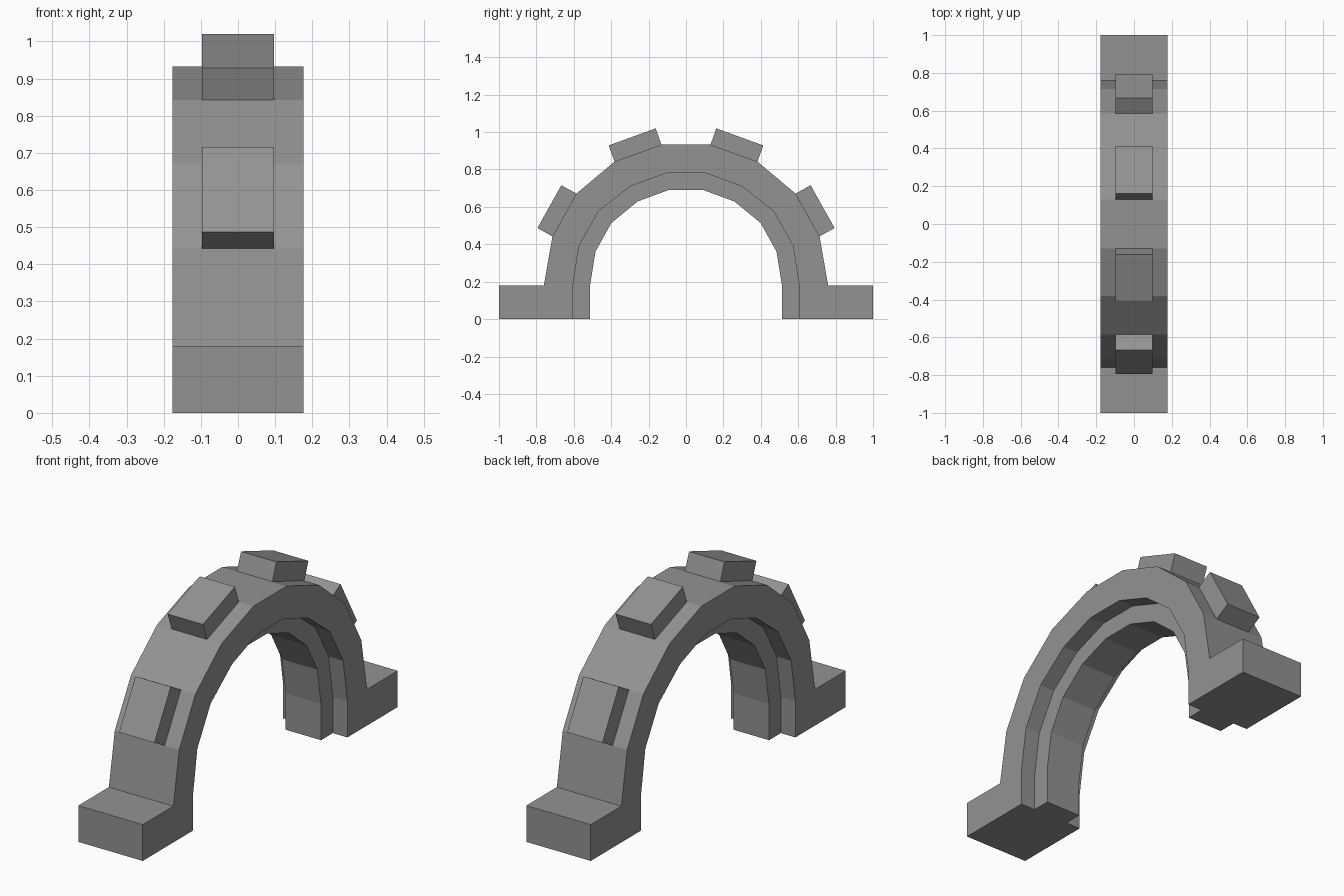
import bpy
import bmesh
from mathutils import Vector

old = bpy.data.objects.get("Cube")
if old:
    bpy.data.objects.remove(old, do_unlink=True)

# One flat stone colour
stone = bpy.data.materials.new("grey stone")
colour = (0.29, 0.29, 0.29, 1)
stone.diffuse_color = colour
stone.use_nodes = True
stone.node_tree.nodes["Principled BSDF"].inputs["Base Color"].default_value = colour


def mirrored(half):
    """Complete a half profile, listed from the foot to the crown."""
    return half + [(-y, z) for y, z in reversed(half)]


def extrude(name, profile, half_width):
    """Extrude a closed (y, z) profile evenly to both sides in x."""
    bm = bmesh.new()
    face = bm.faces.new([bm.verts.new((-half_width, y, z)) for y, z in profile])
    result = bmesh.ops.extrude_face_region(bm, geom=[face])
    moved = [v for v in result["geom"] if isinstance(v, bmesh.types.BMVert)]
    bmesh.ops.translate(bm, verts=moved, vec=(2 * half_width, 0, 0))
    bmesh.ops.recalc_face_normals(bm, faces=bm.faces)
    mesh = bpy.data.meshes.new(name)
    bm.to_mesh(mesh)
    bm.free()
    mesh.materials.append(stone)
    obj = bpy.data.objects.new(name, mesh)
    bpy.context.collection.objects.link(obj)
    return obj


ARCH_HALF, RIB_HALF, BLOCK_RISE = 0.177, 0.097, 0.092

# Half profiles, foot to crown
outer = [(0.76, 0.18), (0.714, 0.442), (0.586, 0.671), (0.382, 0.842), (0.131, 0.933)]
middle = [(0.605, 0), (0.605, 0.18), (0.572, 0.393), (0.467, 0.578), (0.298, 0.71), (0.105, 0.781)]
inner = [(0.513, 0), (0.513, 0.18), (0.484, 0.361), (0.399, 0.514), (0.259, 0.629), (0.09, 0.691)]
foot = [(1, 0), (1, 0.18)]

# Main arch with its two feet, and the narrower rib lining it
extrude("arch", mirrored(foot + outer) + mirrored(middle)[::-1], ARCH_HALF)
extrude("inner_rib", mirrored(middle) + mirrored(inner)[::-1], RIB_HALF)

# Raised blocks standing on alternate facets of the arch
for label, index in (("lower", 1), ("upper", 3)):
    a, b = Vector(outer[index]), Vector(outer[index + 1])
    along = (b - a).normalized()
    rise = Vector((along.y, -along.x)) * BLOCK_RISE
    quad = [a, b, b + rise, a + rise]
    for side, sign in (("back", 1), ("front", -1)):
        extrude(f"{side}_{label}_block", [(sign * p.x, p.y) for p in quad], RIB_HALF)
